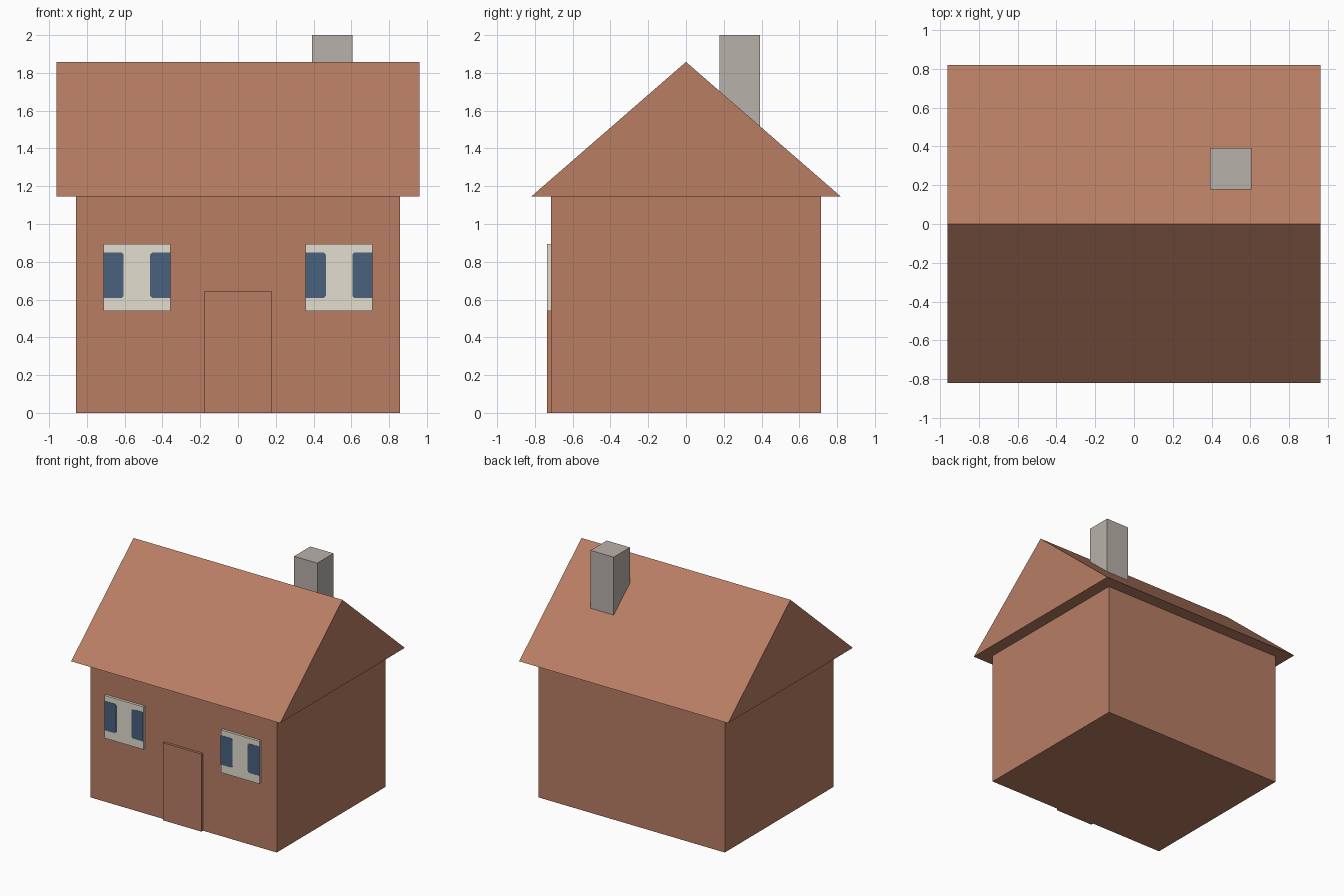
import bpy
import bmesh
from mathutils import Vector

if "Cube" in bpy.data.objects:
    bpy.data.objects.remove(bpy.data.objects["Cube"])


def material(name, rgb):
    # sRGB bytes to linear diffuse colour
    mat = bpy.data.materials.new(name)
    lin = [((c / 255 + 0.055) / 1.055) ** 2.4 for c in rgb]
    mat.diffuse_color = (*lin, 1.0)
    mat.use_nodes = True
    mat.node_tree.nodes["Principled BSDF"].inputs["Base Color"].default_value = mat.diffuse_color
    return mat


CLAY = material("clay brown", (184, 125, 100))
STONE = material("stone grey", (185, 177, 170))
CREAM = material("cream", (226, 222, 206))
BLUE = material("dark blue", (72, 97, 126))


def prism(name, outline, offset, mat):
    """Extrude a planar outline of 3D points along an offset vector."""
    bm = bmesh.new()
    base = bm.faces.new([bm.verts.new(p) for p in outline])
    result = bmesh.ops.extrude_face_region(bm, geom=[base], use_keep_orig=True)
    verts = [v for v in result["geom"] if isinstance(v, bmesh.types.BMVert)]
    bmesh.ops.translate(bm, verts=verts, vec=Vector(offset))
    bmesh.ops.recalc_face_normals(bm, faces=bm.faces)
    mesh = bpy.data.meshes.new(name)
    bm.to_mesh(mesh)
    bm.free()
    mesh.materials.append(mat)
    obj = bpy.data.objects.new(name, mesh)
    bpy.context.collection.objects.link(obj)
    return obj


def box(name, x, y, z, mat):
    outline = [(x[0], y[0], z[0]), (x[1], y[0], z[0]),
               (x[1], y[1], z[0]), (x[0], y[1], z[0])]
    return prism(name, outline, (0, 0, z[1] - z[0]), mat)


# House body and gabled roof
WALL_Y = -0.714
FRONT_Y = -0.735
box("walls", (-0.857, 0.857), (WALL_Y, -WALL_Y), (0, 1.145), CLAY)
prism("roof", [(-0.962, -0.82, 1.145), (-0.962, 0.82, 1.145), (-0.962, 0, 1.858)],
      (1.924, 0, 0), CLAY)

# Chimney, sunk into the back slope
box("chimney", (0.392, 0.605), (0.178, 0.391), (1.43, 2.0), STONE)

# Door slab
box("door", (-0.178, 0.178), (FRONT_Y, WALL_Y), (0, 0.645), CLAY)

# Windows: cream slabs with two clipped blue panes at their outer edges
HALF, PANE, CLIP = 0.178, 0.108, 0.012
Z0, Z1 = 0.607, 0.85
for side, cx in (("left", -0.535), ("right", 0.535)):
    box(f"{side}_window", (cx - HALF, cx + HALF), (FRONT_Y, WALL_Y), (0.54, 0.895), CREAM)
    for end, s in (("left", -1), ("right", 1)):
        outer, inner = cx + s * HALF, cx + s * (HALF - PANE)
        shape = [(outer, Z0), (inner + s * CLIP, Z0), (inner, Z0 + CLIP),
                 (inner, Z1 - CLIP), (inner + s * CLIP, Z1), (outer, Z1)]
        prism(f"{side}_window_{end}_pane", [(x, FRONT_Y, z) for x, z in shape],
              (0, -0.002, 0), BLUE)
